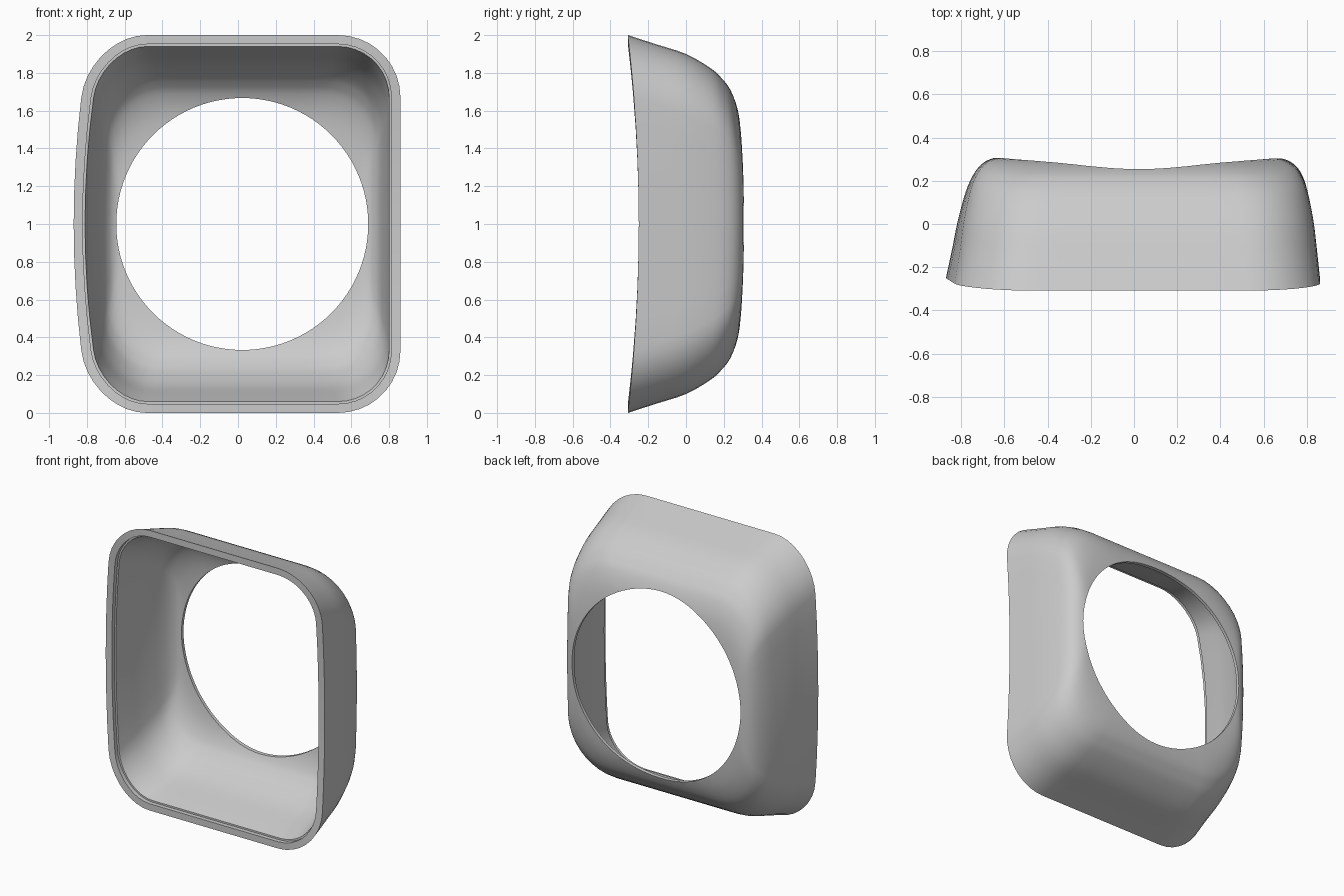
import bpy, bmesh, math

if "Cube" in bpy.data.objects:
    bpy.data.objects.remove(bpy.data.objects["Cube"])

ARC, EDGE = 9, 8      # corner segments, straight-edge segments
STEPS = 3             # interpolated rings between profile stations

# Profile stations: left x, right x, half height, corner radius, y at sides, y at top/bottom, left bow
OUTER = [
    (-.87, .86, 1.0, .33, -.25, -.308, .09),
    (-.84, .845, .952, .33, -.11, -.16, .08),
    (-.815, .83, .90, .33, .015, 0, .07),
    (-.778, .803, .825, .32, .15, .13, .05),
    (-.745, .778, .77, .32, .225, .19, .03),
    (-.71, .745, .71, .32, .272, .235, .02),
    (-.665, .695, .60, .32, .30, .275, .01),
    (-.60, .62, .44, .30, .308, .295, 0),
    (-.40, .40, .25, .20, .302, .302, 0),
]
# Wall thickness for each station: inward inset, shift towards the front
WALL = [(.06, -.03), (.048, 0), (.043, .005), (.037, .012), (.03, .016),
        (.022, .02), (.01, .022), (0, .022), (0, .022)]


def inset(s, d, dy):
    return (s[0] + d, s[1] - d, s[2] - d, s[3] - d, s[4] - dy, s[5] - dy, s[6])


def smooth(stations):
    out = []
    n = len(stations)
    for i in range(n - 1):
        quad = [stations[max(i - 1, 0)], stations[i], stations[i + 1], stations[min(i + 2, n - 1)]]
        for j in range(STEPS):
            t = j / STEPS
            out.append(tuple(
                .5 * (2 * b + (c - a) * t + (2 * a - 5 * b + 4 * c - d) * t * t
                      + (3 * b - a - 3 * c + d) * t ** 3) for a, b, c, d in zip(*quad)))
    return out + [stations[-1]]


def ring(s):
    xl, xr, h, r, ys, yt, bow = s
    corners = [(xr - r, h - r), (xl + r, h - r), (xl + r, r - h), (xr - r, r - h)]
    arcs = []
    for k, (cx, cz) in enumerate(corners):
        angles = [(k + i / ARC) * math.pi / 2 for i in range(ARC + 1)]
        arcs.append([(cx + r * math.cos(a), cz + r * math.sin(a)) for a in angles])
    flat = []
    for k in range(4):
        flat += arcs[k]
        (ax, az), (bx, bz) = arcs[k][-1], arcs[(k + 1) % 4][0]
        flat += [(ax + (bx - ax) * i / EDGE, az + (bz - az) * i / EDGE) for i in range(1, EDGE)]
    pts = []
    for x, z in flat:
        q = (z / h) ** 2
        if x < 0:
            x += bow * q * x / xl
        pts.append((x, ys + (yt - ys) * q, 1 + z))
    return pts


# Shell: outer skin, flat front rim with small step, inner skin
inner = [inset(s, *w) for s, w in zip(OUTER, WALL)]
rim = [inset(OUTER[0], .048, 0), inset(OUTER[0], .048, -.03)]
chain = smooth(OUTER)[::-1] + rim + smooth(inner)

bm = bmesh.new()
rings = [[bm.verts.new(p) for p in ring(s)] for s in chain]
for a, b in zip(rings, rings[1:]):
    for i in range(len(a)):
        j = (i + 1) % len(a)
        bm.faces.new((a[i], a[j], b[j], b[i]))
bm.faces.new(rings[0])
bm.faces.new(rings[-1])
bmesh.ops.recalc_face_normals(bm, faces=bm.faces)
mesh = bpy.data.meshes.new("bezel_shell")
bm.to_mesh(mesh)
bm.free()
shell = bpy.data.objects.new("bezel_shell", mesh)
bpy.context.collection.objects.link(shell)

# Round opening through the back
bpy.ops.mesh.primitive_cylinder_add(vertices=96, radius=.667, depth=.6,
                                    location=(.0225, .3, 1), rotation=(math.pi / 2, 0, 0))
cutter = bpy.context.object
cutter.name = "hole_cutter"
cut = shell.modifiers.new("round_hole", 'BOOLEAN')
cut.operation = 'DIFFERENCE'
cut.solver = 'EXACT'
cut.object = cutter
bpy.ops.object.select_all(action='DESELECT')
shell.select_set(True)
bpy.context.view_layer.objects.active = shell
bpy.ops.object.modifier_apply(modifier=cut.name)
bpy.data.objects.remove(cutter, do_unlink=True)
bpy.ops.object.shade_smooth_by_angle(angle=math.radians(35))
